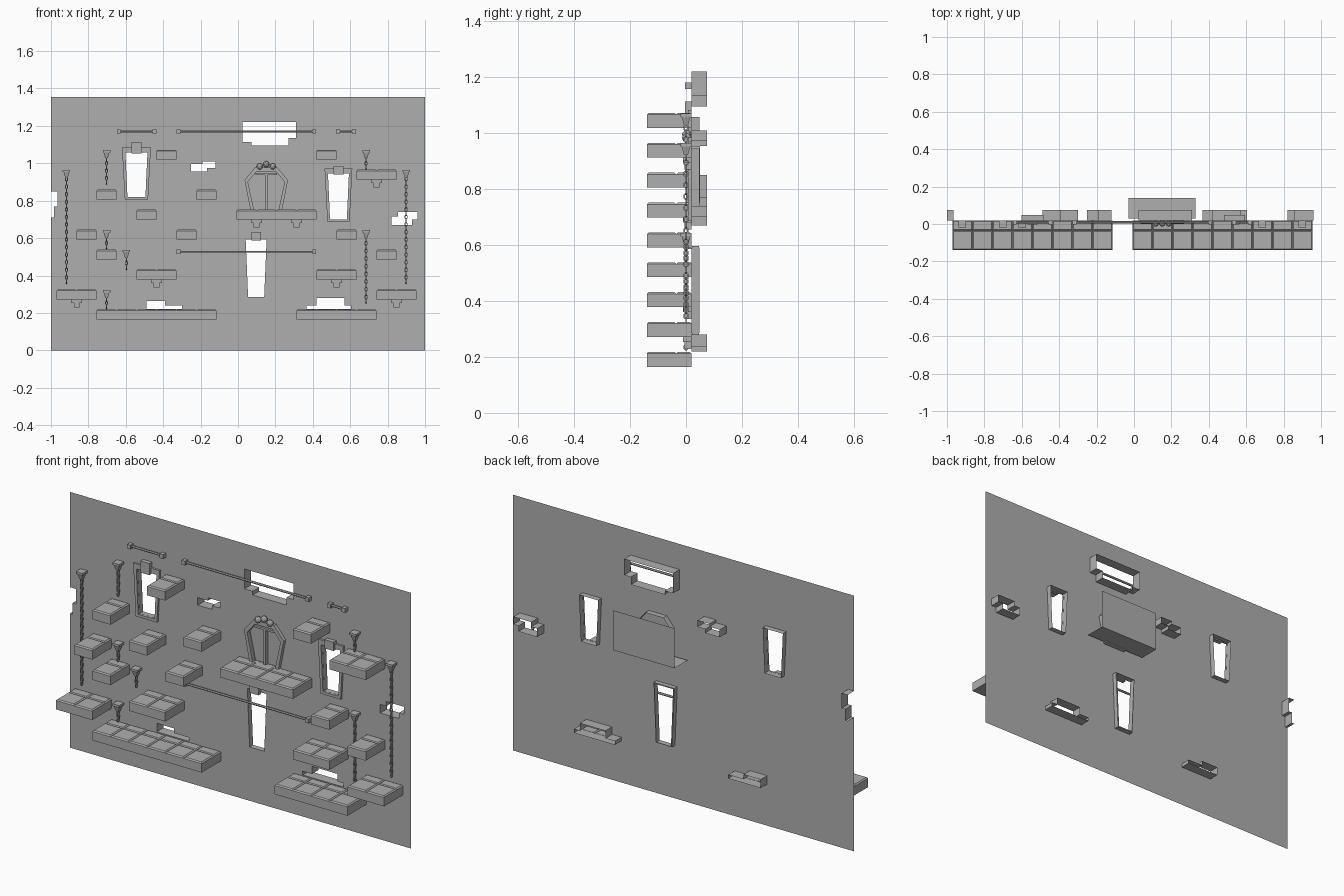
import bpy, bmesh, math
from mathutils import Vector, Matrix

if "Cube" in bpy.data.objects:
    bpy.data.objects.remove(bpy.data.objects["Cube"])

WALL_Y = 0.02
PITCH, ROW = 0.1069, 0.1068
X0, Z0 = -0.97, 0.165

stone = bpy.data.materials.new("dark_stone")
stone.diffuse_color = (0.43, 0.43, 0.43, 1)
stone.use_nodes = True
stone.node_tree.nodes["Principled BSDF"].inputs["Base Color"].default_value = stone.diffuse_color


def finish(name, bm, recalc=True):
    if recalc:
        bmesh.ops.recalc_face_normals(bm, faces=bm.faces)
    me = bpy.data.meshes.new(name)
    bm.to_mesh(me)
    bm.free()
    me.materials.append(stone)
    ob = bpy.data.objects.new(name, me)
    bpy.context.collection.objects.link(ob)
    return ob


def add_box(bm, x0, x1, y0, y1, z0, z1, top_bevel=0):
    m = Matrix.Translation(((x0 + x1) / 2, (y0 + y1) / 2, (z0 + z1) / 2)) \
        @ Matrix.Diagonal((x1 - x0, y1 - y0, z1 - z0, 1))
    vs = bmesh.ops.create_cube(bm, size=1, matrix=m)["verts"]
    if top_bevel:
        edges = {e for v in vs for e in v.link_edges}
        top = [e for e in edges if all(v.co.z > z1 - 1e-4 for v in e.verts)]
        bmesh.ops.bevel(bm, geom=top, offset=top_bevel, segments=1, affect='EDGES')


def loop(bm, pts, y):
    return [bm.verts.new((x, y, z)) for x, z in pts]


def bridge(bm, a, b):
    n = len(a)
    for i in range(n):
        bm.faces.new((a[i], a[(i + 1) % n], b[(i + 1) % n], b[i]))


def tunnel(name, pts, y0, y1):
    bm = bmesh.new()
    bridge(bm, loop(bm, pts, y0), loop(bm, pts, y1))
    return finish(name, bm)


def ring(name, outer, inner, y0, y1):
    bm = bmesh.new()
    ls = [loop(bm, outer, y0), loop(bm, inner, y0), loop(bm, inner, y1), loop(bm, outer, y1)]
    for i in range(4):
        bridge(bm, ls[i], ls[(i + 1) % 4])
    return finish(name, bm)


def trapezoid(cx, z0, z1, wb, wt):
    return [(cx - wb, z0), (cx + wb, z0), (cx + wt, z1), (cx - wt, z1)]


def coffin(cx, z0, zm, z1, wb, wm, wt):
    return [(cx - wb, z0), (cx + wb, z0), (cx + wm, zm), (cx + wt, z1), (cx - wt, z1), (cx - wm, zm)]


# stepped holes left by missing bricks
breaks = [
    [(.072, 1.095), (.27, 1.095), (.27, 1.135), (.31, 1.135), (.31, 1.22), (.024, 1.22), (.024, 1.115), (.072, 1.115)],
    [(-.25, .955), (-.165, .955), (-.165, .975), (-.12, .975), (-.12, 1.01), (-.19, 1.01), (-.19, .995), (-.25, .995)],
    [(.82, .67), (.93, .67), (.93, .70), (.96, .70), (.96, .74), (.855, .74), (.855, .715), (.82, .715)],
    [(-.49, .22), (-.30, .22), (-.30, .24), (-.39, .24), (-.39, .265), (-.49, .265)],
    [(.365, .22), (.605, .22), (.605, .24), (.57, .24), (.57, .28), (.42, .28), (.42, .24), (.365, .24)],
]
notch = [(-1, .85), (-.965, .85), (-.965, .77), (-.985, .77), (-.985, .71), (-1, .71)]

# window and doorway openings
windows = {"left_window": trapezoid(-.543, .82, 1.058, .048, .059),
           "right_window": trapezoid(.537, .70, .945, .045, .056),
           "lower_window": trapezoid(.097, .285, .592, .043, .056)}
DX = .151
door_open = coffin(DX, .752, .90, .955, .066, .098, .053)

# wall sheet with all openings
bm = bmesh.new()
outline = [(-1, 0), (1, 0), (1, 1.355), (-1, 1.355)] + notch
for pts in [outline] + breaks + list(windows.values()) + [door_open]:
    vs = loop(bm, pts, WALL_Y)
    for i in range(len(vs)):
        bm.edges.new((vs[i - 1], vs[i]))
bmesh.ops.triangle_fill(bm, use_beauty=True, use_dissolve=False, edges=bm.edges[:], normal=(0, -1, 0))
finish("wall", bm, False)

# reveals behind the holes
for i, pts in enumerate(breaks):
    tunnel(f"broken_hole_{i}", pts, WALL_Y, .075)
bm = bmesh.new()
a, b = loop(bm, notch, WALL_Y), loop(bm, notch, .075)
for i in range(len(a) - 1):
    bm.faces.new((a[i], a[i + 1], b[i + 1], b[i]))
finish("broken_edge", bm)

# windows: reveal, raised surround, keystone
for name, pts in windows.items():
    tunnel(name + "_reveal", pts, WALL_Y, .049)
    cx = (pts[0][0] + pts[1][0]) / 2
    zb, zt = pts[0][1], pts[2][1]
    if name != "lower_window":
        outer = trapezoid(cx, zb - .014, zt + .026, pts[1][0] - cx + .014, pts[2][0] - cx + .018)
        ring(name + "_frame", outer, pts, .008, .019)
    else:
        outer = trapezoid(cx, zb - .004, zt + .004, .048, .061)
        ring(name + "_frame", outer, pts, .022, .046)
    bm = bmesh.new()
    add_box(bm, cx - .026, cx + .026, -.004, .019, zt - .006, zt + (.055 if name == "left_window" else .04))
    finish(name + "_keystone", bm)

# doorway: surround, reveal, closed leaf, bars and three knobs
ring("door_frame", coffin(DX, .752, .91, .978, .085, .116, .06), door_open, 0, .019)
tunnel("door_reveal", door_open, WALL_Y, .05)
bm = bmesh.new()
bm.faces.new(loop(bm, door_open, .026))
finish("door_leaf", bm, False)
bm = bmesh.new()
add_box(bm, DX - .006, DX + .006, .006, .025, .752, .945)
add_box(bm, DX - .058, DX + .058, .002, .02, .937, .947)
finish("door_bars", bm)
for dx, z in ((-.035, .983), (0, .995), (.035, .983)):
    bm = bmesh.new()
    bmesh.ops.create_icosphere(bm, subdivisions=2, radius=.017, matrix=Matrix.Translation((DX + dx, .003, z)))
    finish("door_knob", bm)

# backing sheet and floor behind the doorway
bm = bmesh.new()
v = [bm.verts.new(c) for c in ((-.03, .03, .757), (.33, .03, .757), (-.03, .14, .757),
                               (.33, .14, .757), (-.03, .14, .968), (.33, .14, .968))]
bm.faces.new((v[0], v[1], v[3], v[2]))
bm.faces.new((v[2], v[3], v[5], v[4]))
finish("door_backing", bm, False)

# platforms: column, row, block count, bracket positions in blocks
platforms = [(5, 8, 1, ()), (13, 8, 1, ()), (15, 7, 2, (1,)), (2, 6, 1, ()), (7, 6, 1, ()), (4, 5, 1, ()),
             (9, 5, 4, (1, 3)), (1, 4, 1, ()), (6, 4, 1, ()), (14, 4, 1, ()), (2, 3, 1, ()), (16, 3, 1, ()),
             (4, 2, 2, (1,)), (13, 2, 2, (1,)), (0, 1, 2, (1,)), (16, 1, 2, (1,)), (2, 0, 6, ()), (12, 0, 4, ())]
for k, j, n, brackets in platforms:
    z = Z0 + ROW * j
    bm = bmesh.new()
    for i in range(n):
        x = X0 + PITCH * (k + i)
        add_box(bm, x, x + PITCH, -.14, -.035, z, z + .053, .006)
        add_box(bm, x, x + PITCH, -.035, .02, z, z + .053, .006)
    bmesh.ops.remove_doubles(bm, verts=bm.verts, dist=1e-4)
    # drop the hidden faces between neighbouring blocks
    hidden = [f for f in bm.faces if any(len(e.link_faces) > 2 for e in f.edges)
              and (abs(f.calc_center_median().y + .035) < 1e-4 or
                   (abs(f.normal.x) > .99 and X0 + PITCH * k + .01 < f.calc_center_median().x
                    < X0 + PITCH * (k + n) - .01))]
    bmesh.ops.delete(bm, geom=hidden, context='FACES_ONLY')
    finish("platform", bm)
    for b in brackets:
        x = X0 + PITCH * (k + b)
        bm = bmesh.new()
        add_box(bm, x - .03, x + .03, -.01, .02, z - .018, z)
        add_box(bm, x - .015, x + .015, -.005, .02, z - .043, z - .018)
        finish("bracket", bm)

# hanging chains with flared hooks
for x, top, bottom in ((-.917, .965, .36), (-.703, 1.07, .89), (-.703, .643, .545), (-.597, .537, .435),
                       (-.703, .322, .225), (.685, 1.07, .968), (.685, .643, .255), (.899, .965, .36)):
    bm = bmesh.new()
    add_box(bm, x - .02, x + .02, -.02, .02, top - .012, top)
    bmesh.ops.create_cone(bm, cap_ends=True, segments=4, radius1=.010, radius2=.022, depth=.03,
                          matrix=Matrix.Translation((x, 0, top - .027)) @ Matrix.Rotation(math.pi / 4, 4, 'Z'))
    finish("chain_hook", bm)
    bm = bmesh.new()
    count = max(1, round((top - .04 - bottom) / .02))
    step = (top - .04 - bottom) / count
    for i in range(count):
        zc = bottom + step * (i + .5)
        secs = []
        for s in range(6):
            t = 2 * math.pi * s / 6
            sec = []
            for dr, dp in ((-.0025, -.0025), (.0025, -.0025), (.0025, .0025), (-.0025, .0025)):
                u, w = (.007 + dr) * math.sin(t), (step * .58 + dr) * math.cos(t)
                sec.append(bm.verts.new((x + u, dp, zc + w) if i % 2 else (x + dp, u, zc + w)))
            secs.append(sec)
        for s in range(6):
            bridge(bm, secs[s], secs[(s + 1) % 6])
    finish("chain", bm)

# horizontal rods with end blocks
for x0, x1, z in ((-.647, -.437, 1.17), (-.328, .417, 1.17), (.525, .63, 1.17), (-.328, .417, .527)):
    bm = bmesh.new()
    bmesh.ops.create_cone(bm, cap_ends=True, segments=6, radius1=.006, radius2=.006, depth=x1 - x0 - .03,
                          matrix=Matrix.Translation(((x0 + x1) / 2, .009, z)) @ Matrix.Rotation(math.pi / 2, 4, 'Y'))
    for e in (x0, x1 - .02):
        add_box(bm, e, e + .02, -.004, .02, z - .011, z + .011)
    finish("rod", bm)
